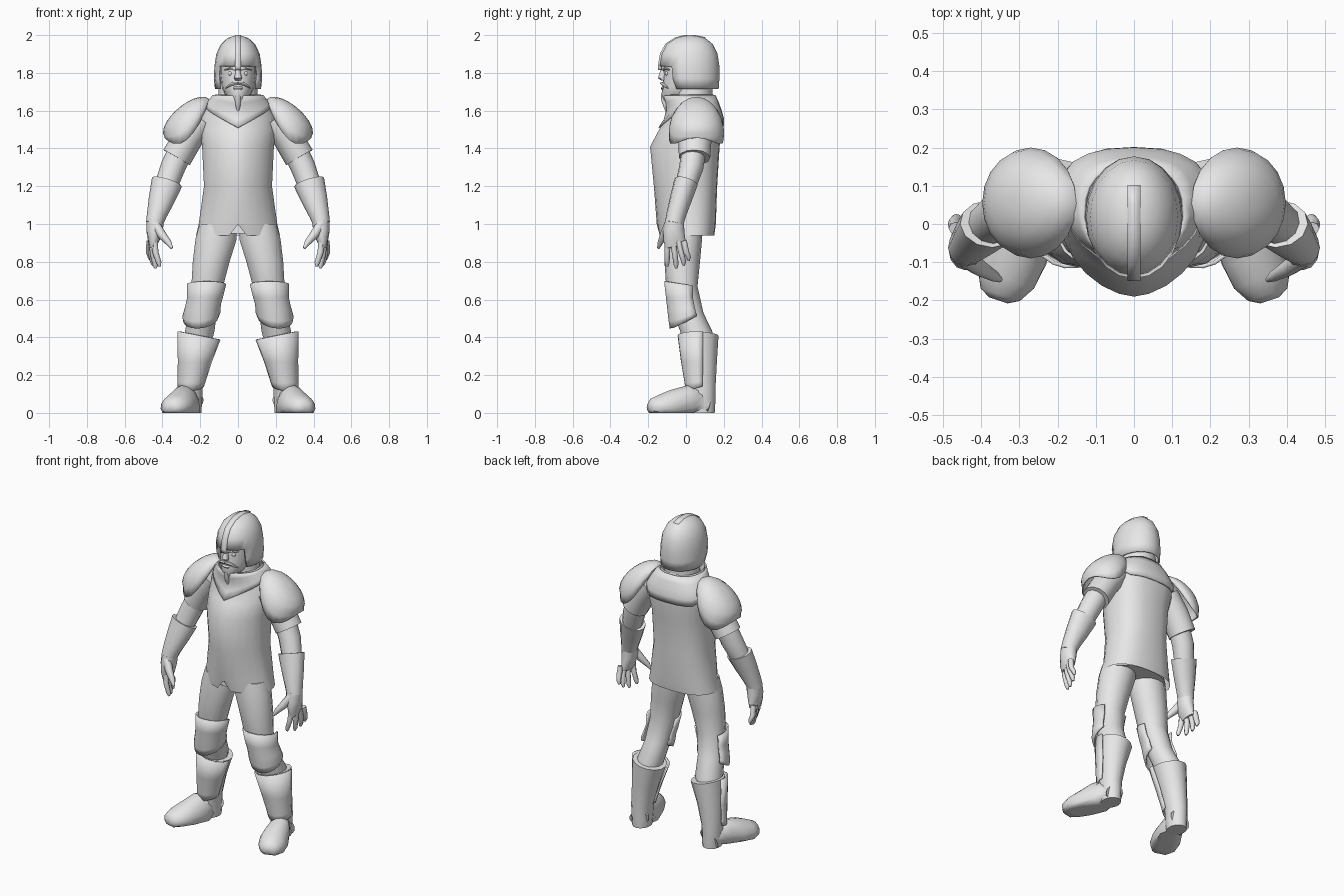
import bpy, bmesh, math
from mathutils import Vector

if "Cube" in bpy.data.objects:
    bpy.data.objects.remove(bpy.data.objects["Cube"])

grey = bpy.data.materials.new("light grey")
grey.diffuse_color = (0.8, 0.8, 0.8, 1)
grey.use_nodes = True
grey.node_tree.nodes["Principled BSDF"].inputs["Base Color"].default_value = grey.diffuse_color
parts = []


def finish(name, bm, mirror=False, thick=0, angle=50):
    bmesh.ops.recalc_face_normals(bm, faces=bm.faces)
    me = bpy.data.meshes.new(name)
    bm.to_mesh(me)
    bm.free()
    me.materials.append(grey)
    ob = bpy.data.objects.new(name, me)
    bpy.context.collection.objects.link(ob)
    if thick:
        m = ob.modifiers.new("thickness", 'SOLIDIFY')
        m.thickness, m.offset = thick, 0
    if mirror:
        m = ob.modifiers.new("other side", 'MIRROR')
        m.use_mirror_merge = False
    parts.append((ob, angle))
    return ob


def skin(bm, rows, closed=True):
    """Join rows of vertices with quads."""
    n = len(rows[0])
    for r, q in zip(rows, rows[1:]):
        for i in range(n if closed else n - 1):
            j = (i + 1) % n
            bm.faces.new((r[i], r[j], q[j], q[i]))


def oval(a, torso=False):
    """Unit outline; the torso one is pointed in front and squarer behind."""
    s, c = math.sin(a), math.cos(a)
    p = 1 if not torso else 1.17 if c > 0 else .78
    return math.copysign(abs(s) ** p, s), -math.copysign(abs(c) ** p, c)


def loft(name, rings, n=12, follow=False, arc=None, yaw=0, cap=True,
         torso=False, tweak=None, **kw):
    """Rings are (x, y, z, radius_x, radius_y); angle 0 is the front."""
    bm = bmesh.new()
    rows = []
    for k, (x, y, z, rx, ry) in enumerate(rings):
        u, v = Vector((1, 0, 0)), Vector((0, 1, 0))
        if follow:
            a, b = rings[max(k - 1, 0)], rings[min(k + 1, len(rings) - 1)]
            t = (Vector(b[:3]) - Vector(a[:3])).normalized()
            u = t.cross(v).normalized()
            v = u.cross(t)
        row = []
        for i in range(n):
            a = (2 * math.pi * i / n if arc is None
                 else math.radians(arc) * (i / (n - 1) - 0.5)) + yaw
            ox, oy = oval(a, torso)
            co = Vector((x, y, z)) + u * rx * ox + v * ry * oy
            if tweak:
                tweak(co, i, k)
            row.append(bm.verts.new(co))
        rows.append(row)
    skin(bm, rows, arc is None)
    if cap and arc is None:
        bm.faces.new(rows[0])
        bm.faces.new(rows[-1])
    return finish(name, bm, **kw)


def sections(table):
    """(z, half width, front y, back y) to loft rings."""
    return [(0, (f + b) / 2, z, w, (b - f) / 2) for z, w, f, b in table]


# --- tunic with a small notch in the front hem
body = sections([(.94, .222, -.145, .15), (1.0, .208, -.155, .158),
                 (1.2, .18, -.17, .165), (1.41, .19, -.19, .178),
                 (1.5, .2, -.142, .192), (1.57, .2, -.097, .19),
                 (1.64, .16, -.098, .165), (1.685, .12, -.115, .145)])


def notch(co, i, k):
    if k == 0 and i == 0:
        co.z += .058


loft("tunic", body, 24, torso=True, tweak=notch, cap=False)
loft("hips", sections([(.95, .2, -.115, .14), (1.06, .17, -.11, .13)]), 24)

# --- collar lying on the tunic, pointed in front
bm = bmesh.new()
rows = []
for r in range(5):
    row = []
    for i in range(24):
        a = 2 * math.pi * i / 24
        ox, oy = oval(a, True)
        low = 1.51 + .11 * abs(ox) if oy < 0 else 1.62 - .1 * min(1, oy * 1.3)
        z = low + (1.68 - low) * r / 4
        k = max(j for j in range(len(body) - 1) if body[j][2] <= z)
        A, B = body[k], body[k + 1]
        f = (z - A[2]) / (B[2] - A[2])
        _, y, _, rx, ry = [s + (e - s) * f for s, e in zip(A, B)]
        row.append(bm.verts.new(((rx + .006) * ox, y + (ry + .006) * oy, z)))
    rows.append(row)
skin(bm, rows)
finish("collar", bm, thick=.008)
loft("neck", sections([(1.62, .11, -.07, .14), (1.74, .1, -.06, .14)]), 16)

# --- head and face
loft("head", sections([(1.655, .035, -.122, .03), (1.685, .07, -.13, .08),
                       (1.73, .088, -.124, .12), (1.79, .096, -.118, .12),
                       (1.85, .096, -.118, .12)]), 16)
loft("nose", [(0, -.115, 1.835, .01, .012), (0, -.122, 1.80, .013, .018),
              (0, -.127, 1.772, .021, .021), (0, -.118, 1.76, .014, .014)], 8)
loft("lower_lip", [(0, -.122, 1.727, .02, .006), (0, -.124, 1.72, .026, .01),
                   (0, -.122, 1.71, .018, .006)], 8)
loft("moustache", [(0, -.128, 1.746, .008, .009), (.03, -.122, 1.742, .01, .009),
                   (.052, -.108, 1.73, .007, .008), (.066, -.094, 1.718, .002, .002)],
     6, follow=True, mirror=True)
loft("goatee", [(0, -.122, 1.685, .013, .011), (0, -.116, 1.65, .015, .014),
                (0, -.106, 1.615, .011, .011), (0, -.094, 1.575, .002, .002)], 8)
loft("eyebrow", [(.014, -.119, 1.815, .006, .007), (.042, -.111, 1.823, .006, .007),
                 (.07, -.09, 1.817, .004, .005)], 6, follow=True, mirror=True)
bm = bmesh.new()
bmesh.ops.create_uvsphere(bm, u_segments=10, v_segments=6, radius=.012)
bmesh.ops.translate(bm, verts=bm.verts, vec=(.04, -.1, 1.797))
finish("eye", bm, mirror=True)

# --- helmet with an open face, and its ridge
dome = sections([(1.715, .117, -.105, .168), (1.77, .123, -.13, .172),
                 (1.835, .12, -.138, .172), (1.90, .11, -.126, .162),
                 (1.95, .086, -.1, .137), (1.98, .053, -.053, .1),
                 (1.992, .018, -.01, .055)])
bm = bmesh.new()
rows = [[bm.verts.new((rx * math.sin(i * math.pi / 10),
                       y - ry * math.cos(i * math.pi / 10), z)) for i in range(20)]
        for _, y, z, rx, ry in dome]
skin(bm, rows)
bm.faces.new(rows[-1])
gap = [f for f in bm.faces if f.calc_center_median().z < 1.835
       and f.calc_center_median().y < -.065]
bmesh.ops.delete(bm, geom=gap, context='FACES')
finish("helmet", bm, thick=.01)
bm = bmesh.new()
ridge = [(.1, 1.978), (.05, 1.989), (-.01, 1.989), (-.054, 1.977), (-.1, 1.948),
         (-.127, 1.9), (-.138, 1.835), (-.138, 1.815)]
skin(bm, [[bm.verts.new((x, y, z)) for x in (-.017, .017)] for y, z in ridge], False)
finish("helmet_ridge", bm, thick=.022, angle=35)

# --- shoulder pads: tilted domes whose rims hang lower at front and back
bm = bmesh.new()
c, up, out = Vector((.27, .055, 1.56)), Vector((.648, 0, .762)), Vector((.762, 0, -.648))
rows = []
for r in range(7):
    row = []
    for i in range(20):
        a = 2 * math.pi * i / 20
        f = max(.08, min(r / 5, 1)) * math.pi / 2
        co = c + up * .066 * math.cos(f) + math.sin(f) * (
            out * .152 * math.cos(a) + Vector((0, .141, 0)) * math.sin(a))
        co.z -= .055 * math.sin(a) ** 2 * math.sin(f) ** 4
        if r == 6:
            co.z -= .005 + .055 * math.sin(a) ** 2
        row.append(bm.verts.new(co))
    rows.append(row)
skin(bm, rows)
bm.faces.new(rows[0])
finish("shoulder_pad", bm, mirror=True, thick=.008)

# --- arms
loft("sleeve", [(.19, .05, 1.55, .075, .09), (.265, .048, 1.455, .08, .088),
                (.325, .045, 1.352, .081, .083)], follow=True, mirror=True)
loft("arm", [(.29, .045, 1.42, .066, .066), (.345, .028, 1.3, .066, .064),
             (.385, -.005, 1.19, .06, .055)], follow=True, mirror=True)
loft("gauntlet_cuff", [(.376, .0, 1.222, .083, .064), (.405, -.028, 1.13, .069, .058),
                       (.43, -.052, 1.05, .053, .052), (.443, -.063, 1.0, .045, .049)],
     follow=True, mirror=True)
loft("palm", [(.438, -.06, 1.02, .046, .05), (.442, -.065, .965, .044, .056),
              (.446, -.062, .92, .033, .058), (.45, -.055, .88, .018, .055)],
     follow=True, mirror=True)
for i, (tx, ty, tz) in enumerate([(.415, -.1, .775), (.435, -.052, .765),
                                  (.448, -.012, .78), (.46, .014, .805)]):
    bx, by = .443 + .008 * i, -.098 + .029 * i
    loft("finger_%d" % (i + 1),
         [(bx, by, .91, .018, .016), ((bx + tx) / 2 + .008, (by + ty) / 2, .85, .016, .015),
          (tx + .004, ty, tz + .02, .014, .013), (tx, ty, tz, .007, .006)],
         8, follow=True, mirror=True)
loft("thumb", [(.44, -.09, 1.0, .026, .026), (.405, -.115, .945, .024, .022),
               (.367, -.136, .9, .016, .015), (.35, -.146, .872, .007, .007)],
     8, follow=True, mirror=True)

# --- legs
loft("leg", [(.105, -.01, 1.0, .1, .1), (.116, -.015, .92, .112, .1),
             (.142, -.02, .8, .1, .094), (.163, -.022, .67, .086, .083),
             (.186, .012, .53, .076, .08), (.203, .055, .43, .08, .085),
             (.215, .07, .35, .07, .08)], 14, mirror=True)


def knee_slant(co, i, k):
    if k == 0:
        co.z -= co.y * .15
    if k > 1:
        co.z += (co.y + .08) * (.16 * k - .1) - (co.x - .195) * .12


loft("knee_guard", [(.166, -.015, .68, .099, .097), (.175, -.012, .61, .09, .09),
                    (.186, -.004, .55, .091, .091), (.194, .004, .49, .096, .092),
                    (.197, .008, .45, .088, .09)],
     13, arc=225, yaw=.15, tweak=knee_slant, mirror=True, thick=.01)


# --- boots and greaves
def slant(co, i, k):
    if k == 0:
        co.z += (co.x - .205) * .2


loft("boot_shaft", [(.205, .072, .408, .1, .1), (.23, .075, .26, .077, .088),
                    (.248, .083, .13, .062, .073), (.247, .085, .05, .058, .07),
                    (.247, .087, 0, .054, .065)],
     14, tweak=slant, mirror=True)


def greave_slant(co, i, k):
    slant(co, i, k)
    if k == 2:
        co.z += (co.y - .02) * .1
    if k == 3:
        co.z += .03 * abs(i - 5) / 5


loft("greave", [(.206, .065, .41, .11, .105), (.228, .068, .27, .086, .09),
                (.246, .07, .16, .07, .073), (.25, .07, .11, .066, .069)],
     11, arc=185, yaw=.2, tweak=greave_slant, mirror=True, thick=.01)


def flat_sole(co, i, k):
    co.z = max(co.z, 0)


# rings run heel to toe, so the first radius is the height
loft("foot", [(.247, .12, .05, .07, .045), (.252, .08, .06, .085, .058),
              (.272, .01, .05, .1, .07), (.307, -.075, .035, .087, .084),
              (.336, -.14, .03, .065, .08), (.35, -.185, .03, .045, .054),
              (.355, -.2, .03, .02, .025)],
     14, follow=True, tweak=flat_sole, mirror=True)

# --- smooth shading with sharp edges kept
for ob, angle in parts:
    bpy.ops.object.select_all(action='DESELECT')
    ob.select_set(True)
    bpy.context.view_layer.objects.active = ob
    bpy.ops.object.shade_smooth_by_angle(angle=math.radians(angle))
